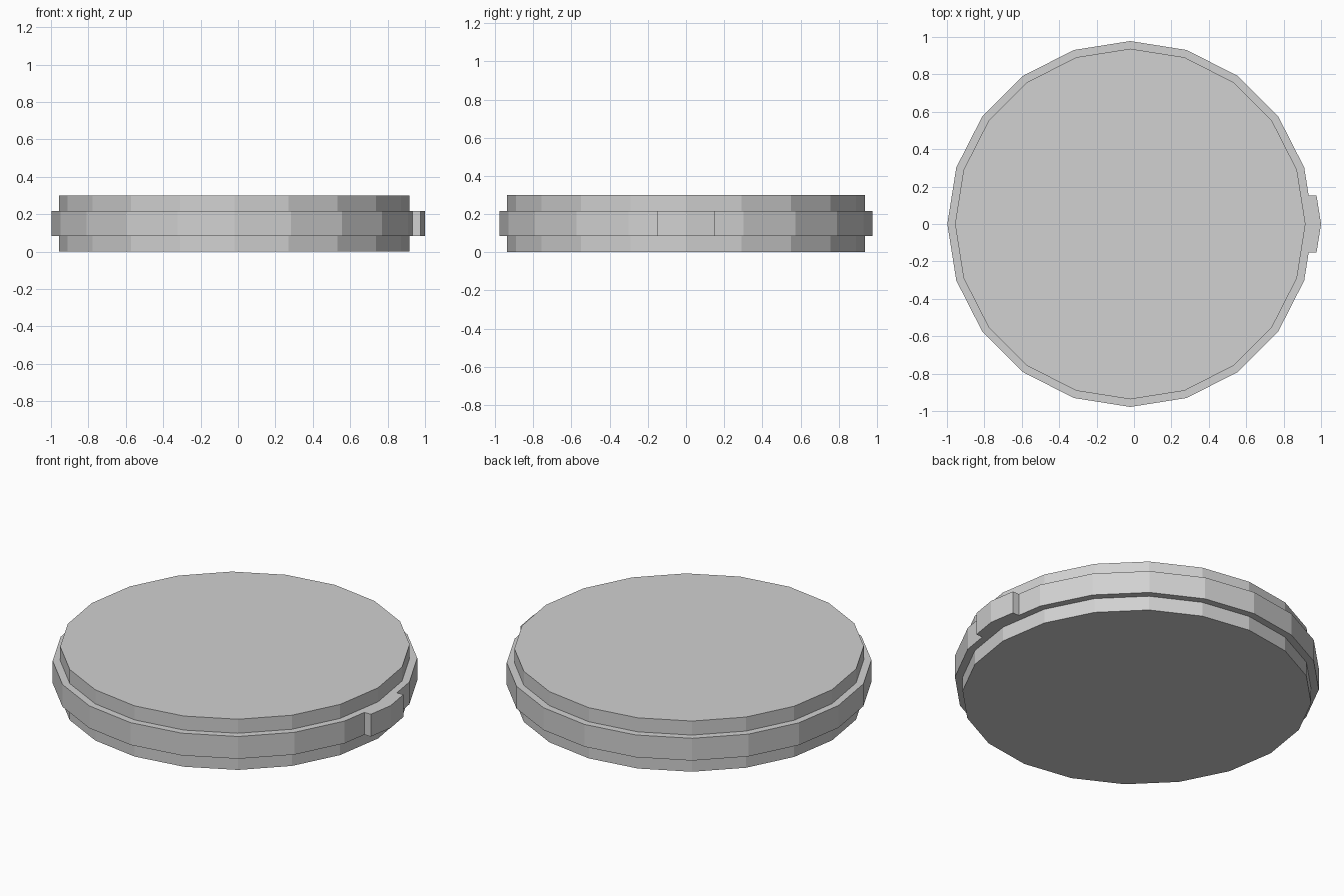
import bpy
import bmesh
from math import cos, sin, tau

if "Cube" in bpy.data.objects:
    bpy.data.objects.remove(bpy.data.objects["Cube"], do_unlink=True)

SIDES = 20
CENTRE_X = -0.02
CORE_R, RIM_R = 0.937, 0.978
TAB_HALF, TAB_DEPTH = 0.152, 0.042

grey = bpy.data.materials.new("light_grey")
grey.use_nodes = True
colour = (0.64, 0.64, 0.64, 1)
grey.diffuse_color = colour
grey.node_tree.nodes["Principled BSDF"].inputs["Base Color"].default_value = colour


def ring_points(radius):
    """Regular polygon with a corner on +x, counter-clockwise."""
    return [(CENTRE_X + radius * cos(tau * i / SIDES), radius * sin(tau * i / SIDES))
            for i in range(SIDES)]


def prism(name, outline, bottom, top):
    """Flat-faced solid standing on a closed outline."""
    bm = bmesh.new()
    face = bm.faces.new([bm.verts.new((x, y, bottom)) for x, y in outline])
    grown = bmesh.ops.extrude_face_region(bm, geom=[face], use_keep_orig=True)
    verts = [g for g in grown["geom"] if isinstance(g, bmesh.types.BMVert)]
    bmesh.ops.translate(bm, verts=verts, vec=(0, 0, top - bottom))
    bmesh.ops.recalc_face_normals(bm, faces=bm.faces)
    mesh = bpy.data.meshes.new(name)
    bm.to_mesh(mesh)
    bm.free()
    mesh.materials.append(grey)
    obj = bpy.data.objects.new(name, mesh)
    bpy.context.collection.objects.link(obj)
    return obj


# Main disc, full height
prism("disc_core", ring_points(CORE_R), 0, 0.3)

# Wider middle band, whose +x corner steps outward into a short tab
rim = ring_points(RIM_R)
corner, following = rim[0], rim[1]
t = TAB_HALF / following[1]
step_x = corner[0] + t * (following[0] - corner[0])
tab = [(step_x, -TAB_HALF), (step_x + TAB_DEPTH, -TAB_HALF),
       (corner[0] + TAB_DEPTH, 0),
       (step_x + TAB_DEPTH, TAB_HALF), (step_x, TAB_HALF)]
prism("rim_band_with_tab", tab + rim[1:], 0.085, 0.217)
